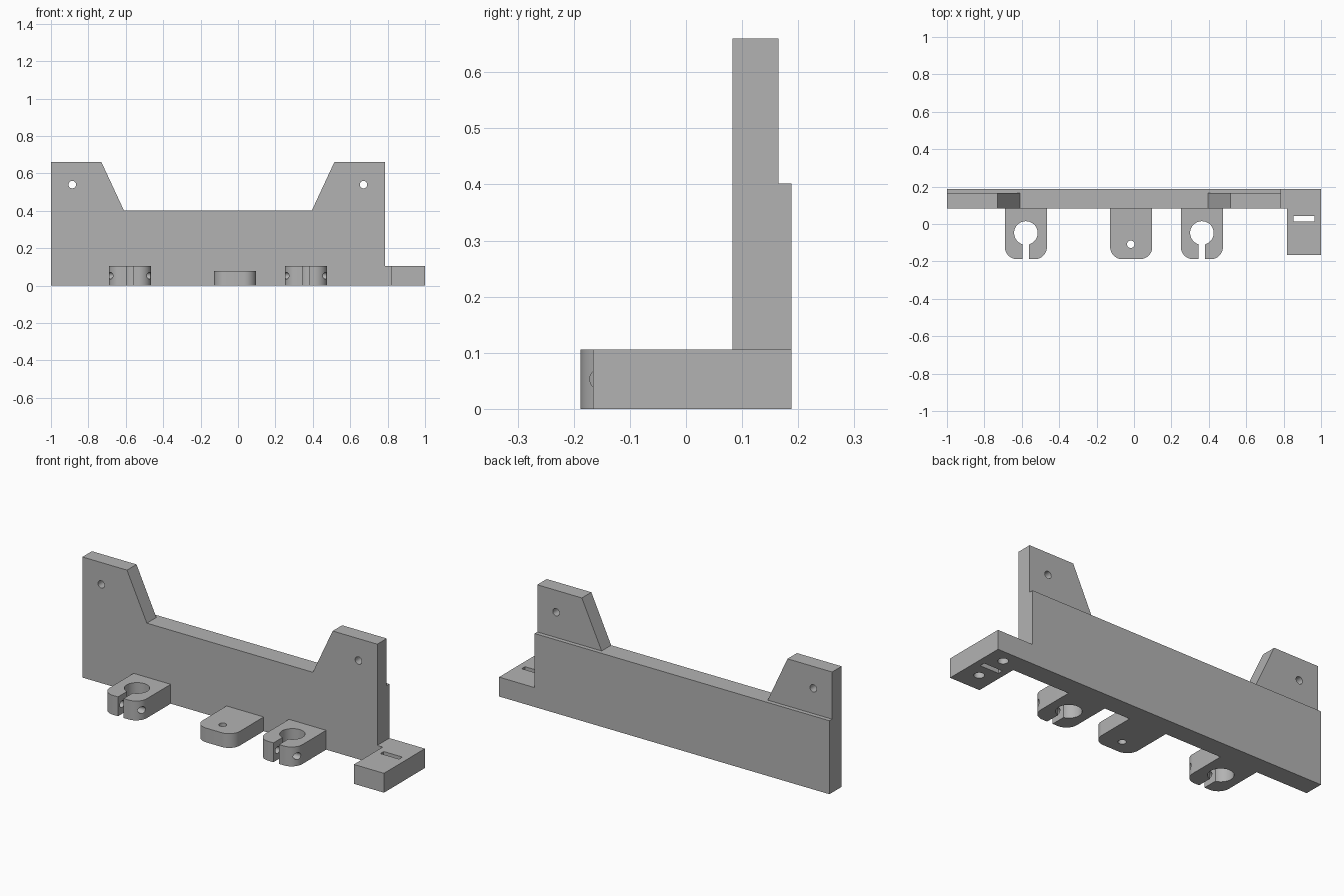
import bpy, bmesh, math
from mathutils import Vector

if "Cube" in bpy.data.objects:
    bpy.data.objects.remove(bpy.data.objects["Cube"])

grey = bpy.data.materials.new("plain grey")
grey.diffuse_color = (0.45, 0.45, 0.45, 1)
grey.use_nodes = True
grey.node_tree.nodes["Principled BSDF"].inputs["Base Color"].default_value = grey.diffuse_color


def prism(name, outline, axis, lo, hi):
    """Extrude a 2D outline along an axis: z takes (x, y), y takes (x, z), x takes (y, z)."""
    place = {"z": lambda a, b, c: (a, b, c),
             "y": lambda a, b, c: (a, c, b),
             "x": lambda a, b, c: (c, a, b)}[axis]
    bm = bmesh.new()
    face = bm.faces.new([bm.verts.new(place(a, b, lo)) for a, b in outline])
    new = bmesh.ops.extrude_face_region(bm, geom=[face])["geom"]
    step = Vector(place(0, 0, hi - lo))
    bmesh.ops.translate(bm, vec=step, verts=[v for v in new if isinstance(v, bmesh.types.BMVert)])
    bmesh.ops.recalc_face_normals(bm, faces=bm.faces)
    mesh = bpy.data.meshes.new(name)
    bm.to_mesh(mesh)
    bm.free()
    mesh.materials.append(grey)
    obj = bpy.data.objects.new(name, mesh)
    bpy.context.collection.objects.link(obj)
    return obj


def rect(a0, a1, b0, b1):
    return [(a0, b0), (a1, b0), (a1, b1), (a0, b1)]


def arc(a, b, r, start, end, n):
    return [(a + r * math.cos(math.radians(start + (end - start) * i / n)),
             b + r * math.sin(math.radians(start + (end - start) * i / n))) for i in range(n + 1)]


def circle(a, b, r, n=40):
    return arc(a, b, r, 0, 360, n)[:-1]


def combine(base, other, operation):
    """Boolean the other object into the base and remove it."""
    mod = base.modifiers.new("join", "BOOLEAN")
    mod.operation = operation
    mod.solver = "EXACT"
    mod.object = other
    bpy.context.view_layer.objects.active = base
    bpy.ops.object.modifier_apply(modifier=mod.name)
    bpy.data.objects.remove(other)


MID = -0.1075          # mirror line of the wall
FRONT, BACK, TIP = 0.083, 0.188, -0.188


def lug(name, cx, height):
    """Round-cornered tab standing out from the wall."""
    w, r = 0.1125, 0.065
    outline = ([(cx + w, FRONT + 0.03), (cx - w, FRONT + 0.03)]
               + arc(cx - w + r, TIP + r, r, 180, 270, 12)
               + arc(cx + w - r, TIP + r, r, 270, 360, 12))
    return prism(name, outline, "z", 0, height)


# wall with two raised ears
half = [(-1, 0), (-1, 0.66), (-0.73, 0.66), (-0.61, 0.402)]
profile = half + [(2 * MID - x, z) for x, z in reversed(half)]
bracket = prism("bracket", profile, "y", FRONT, 0.165)

# thicker lower back, end block and its neck
combine(bracket, prism("lower_back", rect(-1, 0.785, 0, 0.402), "y", 0.12, BACK), "UNION")
end_block = rect(0.818, 1, -0.166, BACK)
combine(bracket, prism("end_neck", rect(0.7, 0.9, FRONT, BACK), "z", 0, 0.106), "UNION")
combine(bracket, prism("end_block", end_block, "z", 0, 0.106), "UNION")

# ear holes
for x in (-0.886, 2 * MID + 0.886):
    combine(bracket, prism("ear_hole", circle(x, 0.54, 0.02), "y", 0, 0.3), "DIFFERENCE")

# split rod clamps with a cross bolt hole
for cx in (-0.578, 0.363):
    clamp = lug("rod_clamp", cx, 0.106)
    combine(clamp, prism("bore", circle(cx, -0.048, 0.063, 48), "z", -0.1, 0.2), "DIFFERENCE")
    combine(clamp, prism("split", rect(cx - 0.017, cx + 0.017, -0.3, -0.05), "z", -0.1, 0.2), "DIFFERENCE")
    combine(clamp, prism("bolt_hole", circle(-0.153, 0.053, 0.0185), "x", cx - 0.2, cx + 0.2), "DIFFERENCE")
    combine(bracket, clamp, "UNION")

# middle lug with a small hole
middle = lug("middle_lug", -0.015, 0.078)
combine(middle, prism("lug_hole", circle(-0.017, -0.108, 0.02), "z", -0.1, 0.2), "DIFFERENCE")
combine(bracket, middle, "UNION")

# end block: through slot and two blind holes from below
combine(bracket, prism("slot", rect(0.852, 0.965, 0.014, 0.043), "z", -0.1, 0.2), "DIFFERENCE")
for y in (0.117, -0.06):
    combine(bracket, prism("blind_hole", circle(0.909, y, 0.026), "z", -0.1, 0.08), "DIFFERENCE")

bpy.ops.object.select_all(action="DESELECT")
bracket.select_set(True)
bpy.context.view_layer.objects.active = bracket
bpy.ops.object.shade_smooth_by_angle(angle=math.radians(30))
